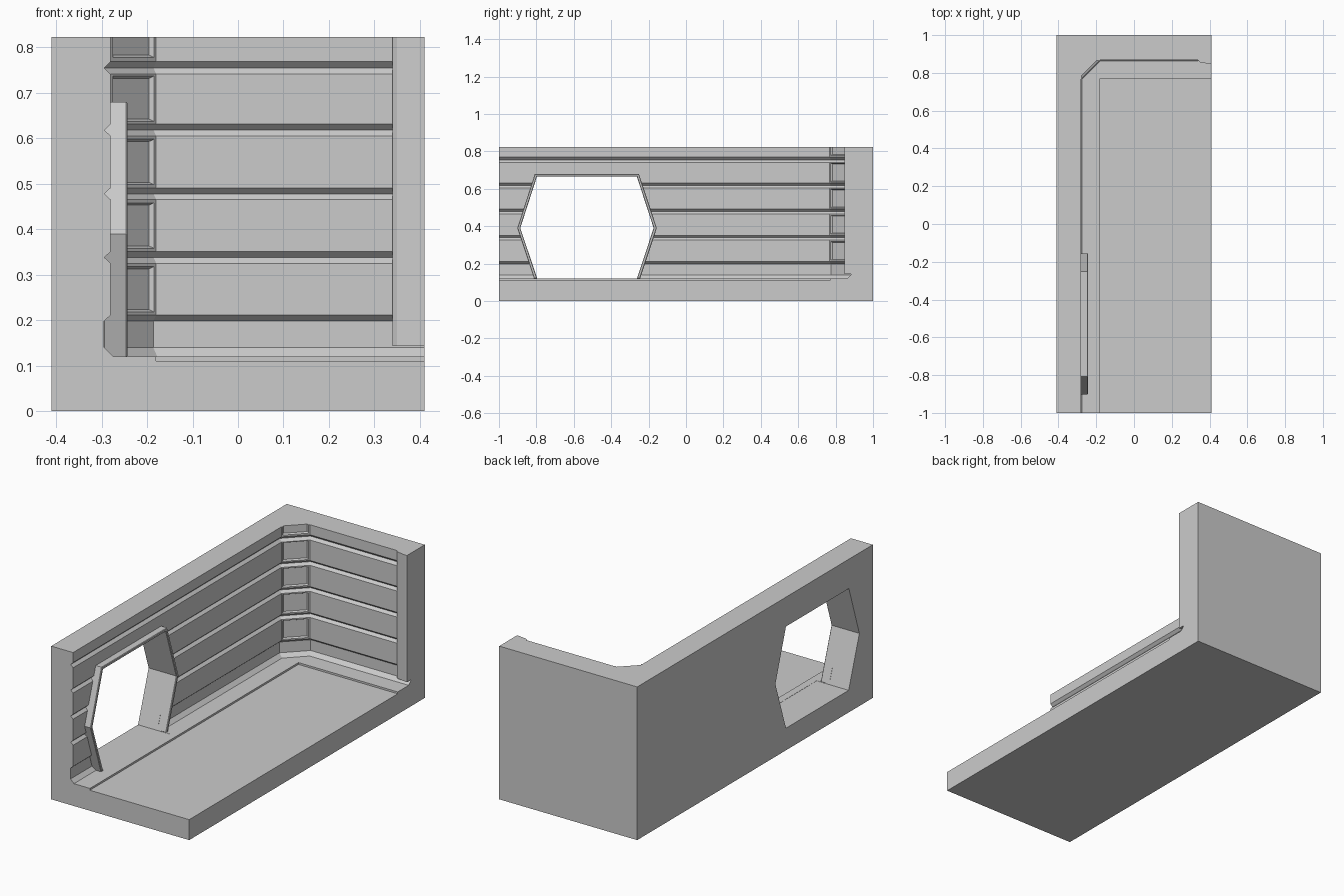
import bpy
import bmesh
from mathutils import Vector

if "Cube" in bpy.data.objects:
    bpy.data.objects.remove(bpy.data.objects["Cube"])

X, Y, H = 0.41, 1.0, 0.823      # half width, half length, height
WALL_X, WALL_Y = -0.28, 0.868   # inner faces of side wall and back wall
CH = 0.10                       # corner chamfer


def loft(name, rings):
    """Solid skinned through equal-length rings, capped at both ends."""
    bm = bmesh.new()
    rows = [[bm.verts.new(p) for p in r] for r in rings]
    n = len(rows[0])
    for a, b in zip(rows, rows[1:]):
        for i in range(n):
            j = (i + 1) % n
            bm.faces.new((a[i], a[j], b[j], b[i]))
    bm.faces.new(rows[0][::-1])
    bm.faces.new(rows[-1])
    bmesh.ops.recalc_face_normals(bm, faces=bm.faces)
    me = bpy.data.meshes.new(name)
    bm.to_mesh(me)
    bm.free()
    ob = bpy.data.objects.new(name, me)
    bpy.context.collection.objects.link(ob)
    return ob


def box(name, x0, x1, y0, y1, z0, z1):
    return loft(name, [[(x0, y0, z), (x1, y0, z), (x1, y1, z), (x0, y1, z)]
                       for z in (z0, z1)])


def apply_mod(ob, mod):
    bpy.context.view_layer.objects.active = ob
    bpy.ops.object.modifier_apply(modifier=mod.name)


def cut(ob, cutter):
    cutter.hide_render = True
    m = ob.modifiers.new("cut", 'BOOLEAN')
    m.operation, m.solver, m.object = 'DIFFERENCE', 'EXACT', cutter
    apply_mod(ob, m)
    bpy.data.objects.remove(cutter)


def room_ring(d, z):
    """Room outline at height z, pushed d into the walls."""
    k = d * (2 ** 0.5 - 1)
    return [(WALL_X - d, -1.2, z), (0.6, -1.2, z), (0.6, WALL_Y + d, z),
            (WALL_X + CH - k, WALL_Y + d, z), (WALL_X - d, WALL_Y - CH + k, z)]


# Wall profile: skirting recess, then V grooves
profile = [(-0.005, 0.12), (0.015, 0.14), (0.015, 0.198), (0, 0.211)]
for zc in (0.338, 0.478, 0.618):
    profile += [(0, zc - 0.013), (0.014, zc), (0, zc + 0.013)]
profile += [(0, 0.741), (0.014, 0.755), (0, 0.769), (0, 0.95)]

# Floor and walls
shell = box("room_shell", -X, X, -Y, Y, 0, H)
cut(shell, loft("room_cutter", [room_ring(d, z) for d, z in profile]))

# Lowered floor area
cut(shell, box("floor_cutter", -0.18, 0.6, -1.2, 0.77, 0.11, 0.3))

# Recessed panels on the chamfered corner
mid = Vector((WALL_X + CH / 2, WALL_Y - CH / 2, 0))
u = Vector((1, 1, 0)).normalized()
n = Vector((-1, 1, 0)).normalized()
up = Vector((0, 0, 1))
for zc in (0.268, 0.408, 0.548, 0.687, 0.828):
    rings = []
    for depth, grow in ((-0.01, 0.005), (0.01, -0.005)):
        c = mid + n * depth + up * zc
        w, h = 0.064 + grow, 0.05 + grow
        rings.append([c + u * (a * w) + up * (b * h)
                      for a, b in ((-1, -1), (1, -1), (1, 1), (-1, 1))])
    cut(shell, loft("panel_cutter", rings))

# Hexagonal window opening
inner = [(-0.795, 0.119), (-0.886, 0.39), (-0.797, 0.665),
         (-0.263, 0.665), (-0.173, 0.39), (-0.263, 0.119)]
outer = [(-0.812, 0.119), (-0.902, 0.39), (-0.808, 0.68),
         (-0.252, 0.68), (-0.156, 0.39), (-0.246, 0.119)]
cut(shell, loft("window_cutter", [[(x, y, z) for y, z in inner]
                                  for x in (-0.6, -0.22)]))

# Window frame, open at the floor
frame = loft("window_frame", [[(x, y, z) for y, z in outer + inner[::-1]]
                              for x in (-0.297, -0.243)])
bev = frame.modifiers.new("bevel", 'BEVEL')
bev.width, bev.segments = 0.003, 1
bev.limit_method, bev.angle_limit = 'ANGLE', 1.4
apply_mod(frame, bev)

# Pilaster at the free end of the back wall
plan = [(0.34, 0.885), (0.34, 0.864), (0.35, 0.856),
        (0.398, 0.848), (X, 0.848), (X, 0.885)]
loft("pilaster", [[(x, y, z) for x, y in plan] for z in (0.143, H)])
